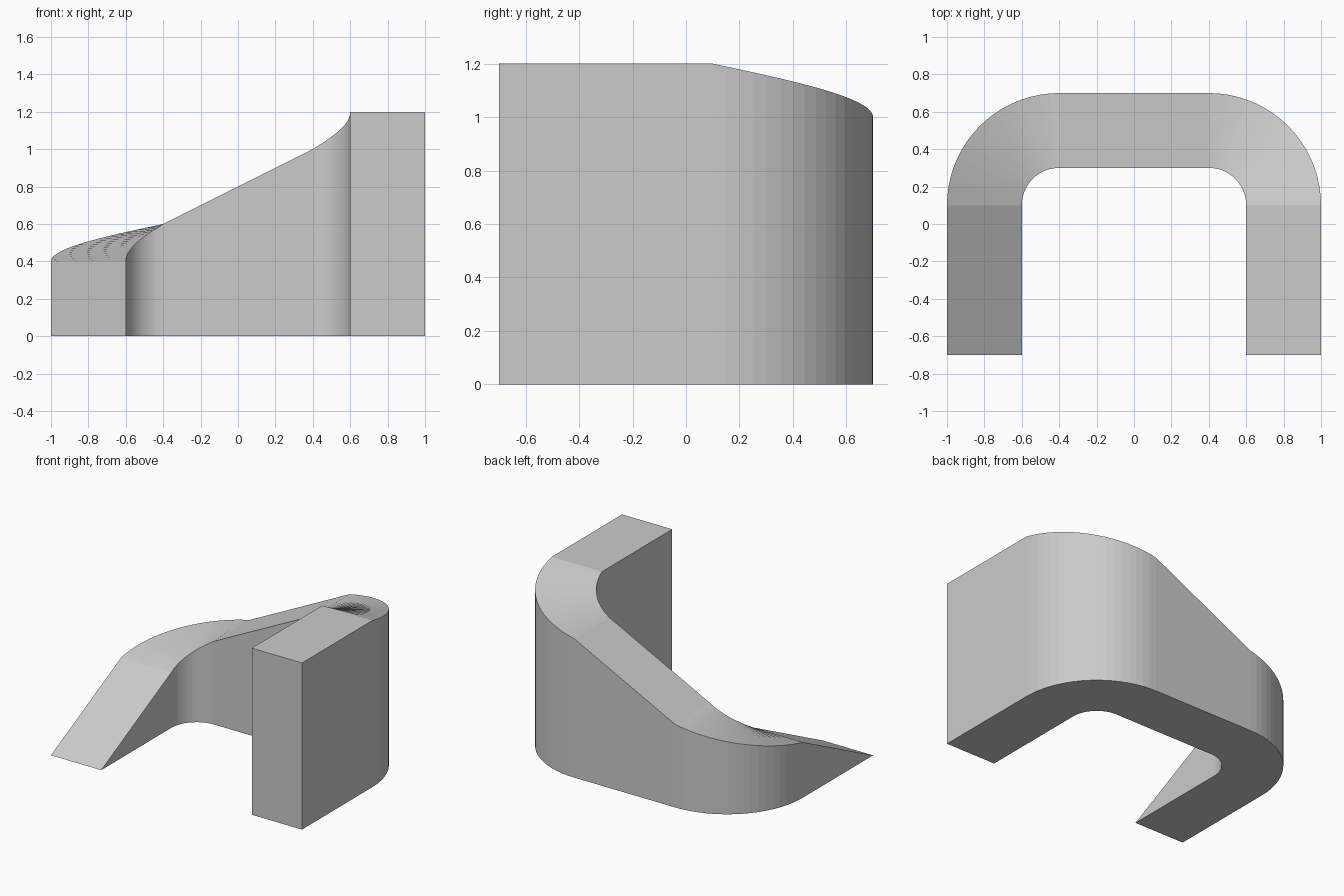
import bpy, bmesh
from math import sin, cos, radians

if "Cube" in bpy.data.objects:
    bpy.data.objects.remove(bpy.data.objects["Cube"])

STEPS = 18              # facets per quarter turn
OUTER, INNER = 0.6, 0.2
CX, CY = 0.4, 0.1       # corner centre (mirrored for the left)

# Cross-sections along the path: (outer xy, inner xy, top height)
sections = [((-1, -0.7), (-0.6, -0.7), 0.0)]
for i in range(STEPS + 1):                      # left corner, rising 0.4 -> 0.6
    a = radians(90 * i / STEPS)
    pts = [(-CX - r * cos(a), CY + r * sin(a)) for r in (OUTER, INNER)]
    sections.append((*pts, 0.4 + 0.2 * i / STEPS))
for i in range(STEPS + 1):                      # right corner, rising 1.0 -> 1.2
    a = radians(90 * i / STEPS)
    pts = [(CX + r * sin(a), CY + r * cos(a)) for r in (OUTER, INNER)]
    sections.append((*pts, 1.0 + 0.2 * i / STEPS))
sections.append(((1, -0.7), (0.6, -0.7), 1.2))  # level right leg

# Skin the sections into one closed solid
bm = bmesh.new()
rings = []
for o, n, z in sections:
    rings.append([bm.verts.new(c) for c in
                  ((*o, 0), (*o, z), (*n, z), (*n, 0))])
for a, b in zip(rings, rings[1:]):
    for k in range(4):
        m = (k + 1) % 4
        bm.faces.new((a[k], a[m], b[m], b[k]))
bm.faces.new(rings[-1])
# The low end closes to a knife edge
bmesh.ops.remove_doubles(bm, verts=bm.verts, dist=1e-5)
bmesh.ops.recalc_face_normals(bm, faces=bm.faces)

mesh = bpy.data.meshes.new("curved_ramp")
bm.to_mesh(mesh)
bm.free()
bpy.context.collection.objects.link(bpy.data.objects.new("curved_ramp", mesh))
